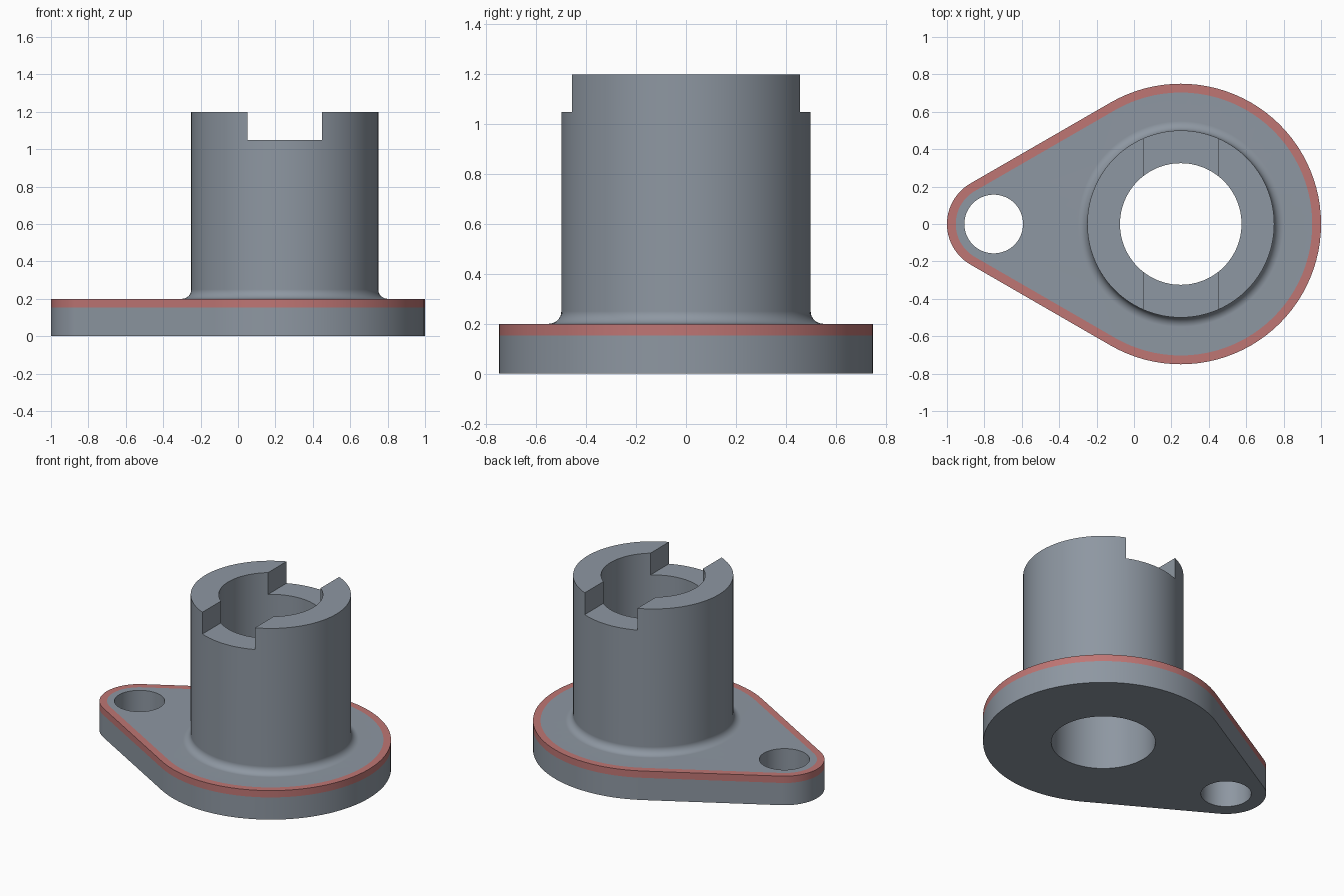
import bpy, bmesh, math

if "Cube" in bpy.data.objects:
    bpy.data.objects.remove(bpy.data.objects["Cube"])

BOSS_X, BOLT_X = 0.25, -0.75      # centres of the two rounded ends
BORE_R, SLEEVE_R, FILLET = 0.325, 0.5, 0.05
PLATE_H, TOP_H, BAND = 0.2, 1.2, 0.047


def material(name, rgb):
    m = bpy.data.materials.new(name)
    m.diffuse_color = (*rgb, 1)
    m.use_nodes = True
    m.node_tree.nodes["Principled BSDF"].inputs["Base Color"].default_value = m.diffuse_color
    return m


steel = material("steel grey", (0.27, 0.31, 0.36))
red = material("dull red", (0.52, 0.18, 0.175))

bm = bmesh.new()


def arc(cx, r, a0, a1, n):
    angles = [math.radians(a0 + (a1 - a0) * i / n) for i in range(n + 1)]
    return [(cx + r * math.cos(a), r * math.sin(a)) for a in angles]


def circle(cx, r, n):
    return arc(cx, r, 0, 360, n)[:-1]


def outline(inset):
    """Teardrop: two arcs joined by their common tangents."""
    return (arc(BOSS_X, 0.75 - inset, -120, 120, 64)
            + arc(BOLT_X, 0.25 - inset, 120, 240, 32))


def loop(points, z):
    return [bm.verts.new((x, y, z)) for x, y in points]


def bridge(a, b, mat=0):
    for i in range(len(a)):
        j = (i + 1) % len(a)
        bm.faces.new((a[i], a[j], b[j], b[i])).material_index = mat


def fill(*loops):
    edges = [bm.edges.get((l[i - 1], l[i])) for l in loops for i in range(len(l))]
    bmesh.ops.triangle_fill(bm, use_beauty=True, edges=edges, normal=(0, 0, 1))


# Plate rim, with the red band wrapping over the upper edge
rim = [loop(outline(0), 0), loop(outline(0), PLATE_H - BAND),
       loop(outline(0), PLATE_H), loop(outline(BAND), PLATE_H)]
for k, mat in enumerate((0, 1, 1)):
    bridge(rim[k], rim[k + 1], mat)

# Bolt hole
bolt = [loop(circle(BOLT_X, 0.157, 64), z) for z in (0, PLATE_H)]
bridge(*bolt)

# Sleeve: fillet, outer wall, top ring and bore
profile = []
for i in range(9):
    a = math.pi / 2 * i / 8
    profile.append((SLEEVE_R + FILLET * (1 - math.sin(a)),
                    PLATE_H + FILLET * (1 - math.cos(a))))
profile += [(SLEEVE_R, TOP_H), (BORE_R, TOP_H), (BORE_R, 0)]
sleeve = [loop(circle(BOSS_X, r, 96), z) for r, z in profile]
for a, b in zip(sleeve, sleeve[1:]):
    bridge(a, b)

# Plate top and underside
fill(rim[3], bolt[1], sleeve[0])
fill(rim[0], bolt[0], sleeve[-1])
bmesh.ops.recalc_face_normals(bm, faces=bm.faces)

mesh = bpy.data.meshes.new("flanged_sleeve")
bm.to_mesh(mesh)
bm.free()
mesh.materials.append(steel)
mesh.materials.append(red)
body = bpy.data.objects.new("flanged_sleeve", mesh)
bpy.context.collection.objects.link(body)

# Cross slot through the sleeve top
bpy.ops.mesh.primitive_cube_add(size=1, location=(BOSS_X, 0, 1.25))
cutter = bpy.context.object
cutter.name = "slot_cutter"
cutter.scale = (0.4, 1.4, 0.4)
cutter.data.materials.append(steel)
cutter.hide_render = True
bpy.context.view_layer.update()

bpy.ops.object.select_all(action='DESELECT')
body.select_set(True)
bpy.context.view_layer.objects.active = body
cut = body.modifiers.new("slot", 'BOOLEAN')
cut.operation = 'DIFFERENCE'
cut.solver = 'EXACT'
cut.object = cutter
bpy.ops.object.modifier_apply(modifier=cut.name)
bpy.data.objects.remove(cutter)

# Smooth curved walls, crisp edges
bpy.ops.object.shade_smooth_by_angle(angle=math.radians(30))
weighted = body.modifiers.new("weighted normals", 'WEIGHTED_NORMAL')
weighted.keep_sharp = True
